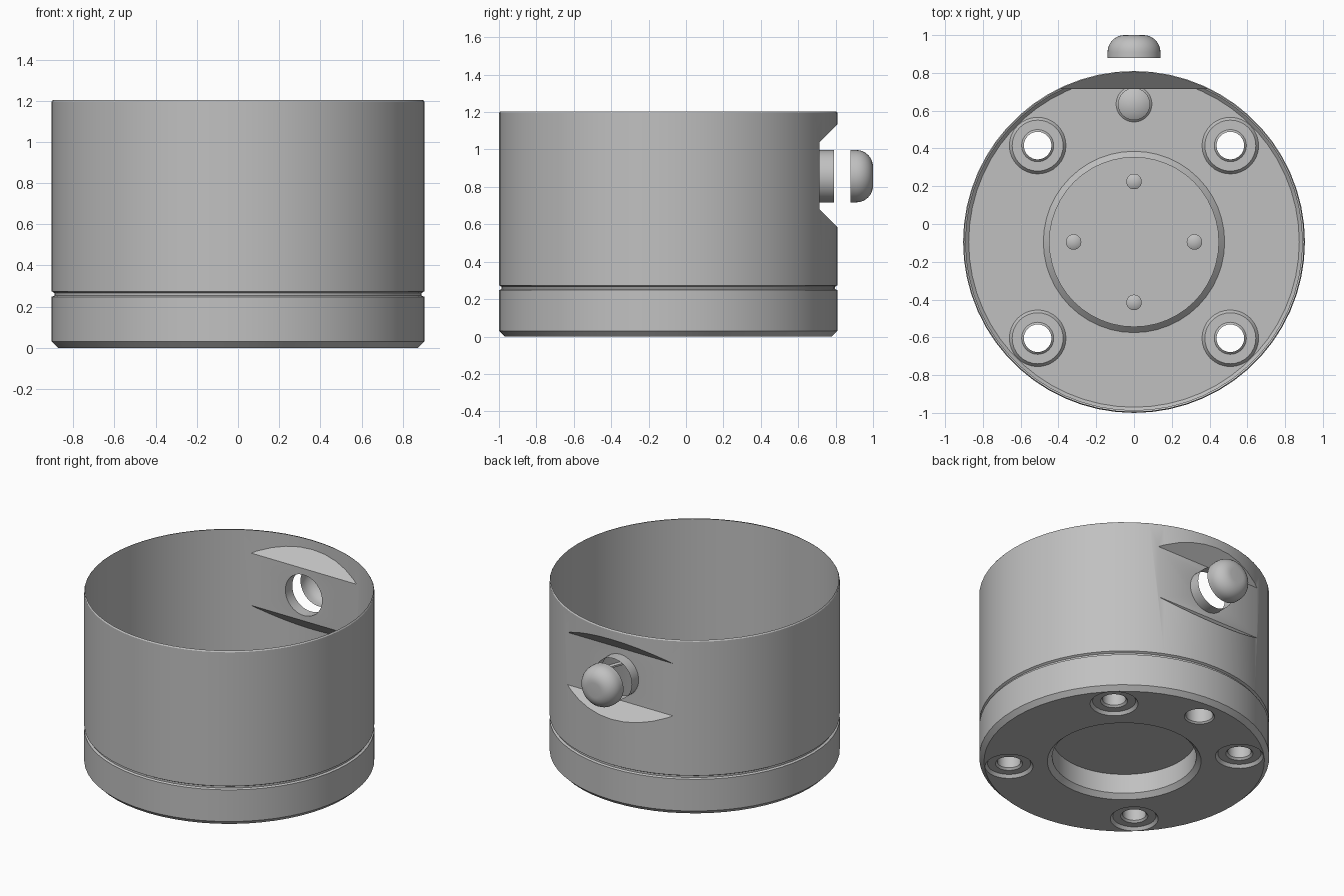
import bpy, bmesh, math
from mathutils import Matrix, Vector

if "Cube" in bpy.data.objects:
    bpy.data.objects.remove(bpy.data.objects["Cube"], do_unlink=True)

CY = -0.095          # body axis in y
R = 0.905            # body radius
HOLE_Z = 0.857       # side hole height
HOLE_R = 0.14

metal = bpy.data.materials.new("plain_grey")
metal.use_nodes = True
grey = (0.53, 0.53, 0.53, 1)
metal.diffuse_color = grey
metal.node_tree.nodes["Principled BSDF"].inputs["Base Color"].default_value = grey


def add_object(name, bm):
    mesh = bpy.data.meshes.new(name)
    bm.to_mesh(mesh)
    bm.free()
    mesh.materials.append(metal)
    obj = bpy.data.objects.new(name, mesh)
    bpy.context.collection.objects.link(obj)
    return obj


def revolve(name, profile, place, segments=48, axis="Z", closed=False):
    """Spin a (radius, height) profile about its axis; radius 0 makes a tip."""
    bm = bmesh.new()
    rings = []
    for r, h in profile:
        count = segments if r > 0 else 1
        rings.append([bm.verts.new((r * math.cos(math.tau * i / count),
                                    r * math.sin(math.tau * i / count), h))
                      for i in range(count)])
    for a, b in zip(rings, rings[1:]):
        for i in range(segments):
            j = (i + 1) % segments
            if len(b) == 1:
                bm.faces.new((a[i], a[j], b[0]))
            else:
                bm.faces.new((a[i], a[j], b[j], b[i]))
    if closed:
        bm.faces.new(rings[0][::-1])
        if len(rings[-1]) > 1:
            bm.faces.new(rings[-1])
    if axis == "Y":
        bm.transform(Matrix.Rotation(-math.pi / 2, 4, "X"))
    bm.transform(Matrix.Translation(place))
    bmesh.ops.recalc_face_normals(bm, faces=bm.faces)
    return add_object(name, bm)


def prism(name, outline, half_width):
    """Extrude a (y, z) outline along x."""
    bm = bmesh.new()
    face = bm.faces.new([bm.verts.new((-half_width, y, z)) for y, z in outline])
    out = bmesh.ops.extrude_face_region(bm, geom=[face])
    moved = [v for v in out["geom"] if isinstance(v, bmesh.types.BMVert)]
    bmesh.ops.translate(bm, verts=moved, vec=(2 * half_width, 0, 0))
    bmesh.ops.recalc_face_normals(bm, faces=bm.faces)
    return add_object(name, bm)


def smooth(obj):
    bpy.ops.object.select_all(action="DESELECT")
    obj.select_set(True)
    bpy.context.view_layer.objects.active = obj
    bpy.ops.object.shade_smooth_by_angle(angle=math.radians(28))


# Cup body with bottom chamfer and shallow groove
body = revolve("cup_body", [(R - 0.03, 0), (R, 0.03), (R, 0.248), (R - 0.014, 0.254),
                            (R - 0.014, 0.266), (R, 0.274), (R, 1.195), (R - 0.006, 1.204)],
               (0, CY, 0), 60, closed=True)

# Cutters: rear notch, round recess, locating hole, side hole, four screw holes
flat_y = 0.715
bolts = [(sx * 0.51, CY + sy * 0.51) for sx in (-1, 1) for sy in (-1, 1)]
cutters = [
    prism("notch_cutter", [(flat_y, 0.68), (flat_y, 1.04), (0.915, 1.24), (0.915, 0.48)], 0.8),
    revolve("recess_cutter", [(0.53, -0.05), (0.45, 0.03), (0.45, 0.165)],
            (0, CY, 0), closed=True),
    revolve("locating_cutter", [(0.115, -0.02), (0.085, 0.01), (0.085, 0.25), (0, 0.3)],
            (0, 0.635, 0), 32, closed=True),
    revolve("side_cutter", [(HOLE_R, 0), (HOLE_R, 0.3)], (0, 0.6, HOLE_Z), 40, "Y", True),
]
for x, y in bolts:
    cutters.append(revolve("screw_cutter", [(0.165, -0.02), (0.135, 0.02), (0.085, 0.02),
                                            (0.073, 0.032), (0.073, 0.16)],
                           (x, y, 0), 32, closed=True))
for cutter in cutters:
    mod = body.modifiers.new(cutter.name, "BOOLEAN")
    mod.operation = "DIFFERENCE"
    mod.solver = "EXACT"
    mod.object = cutter
deps = bpy.context.evaluated_depsgraph_get()
cut_mesh = bpy.data.meshes.new_from_object(body.evaluated_get(deps))
body.modifiers.clear()
body.data = cut_mesh
for cutter in cutters:
    bpy.data.objects.remove(cutter, do_unlink=True)

# Open the top, the screw holes and the side hole
bm = bmesh.new()
bm.from_mesh(cut_mesh)
side_axis = Vector((0, 0, HOLE_Z))


def is_open(face):
    c = face.calc_center_median()
    if c.z > 1.2 and abs(face.normal.z) > 0.9:
        return True
    if abs(c.z - 0.16) < 0.002 and any(math.hypot(c.x - x, c.y - y) < 0.1 for x, y in bolts):
        return True
    near = all(math.hypot(v.co.x, v.co.z - HOLE_Z) < HOLE_R + 0.005 for v in face.verts)
    return near and 0.59 < c.y < flat_y - 0.005


bmesh.ops.delete(bm, geom=[f for f in bm.faces if is_open(f)], context="FACES")
bm.to_mesh(cut_mesh)
bm.free()
smooth(body)

# Short sleeve standing on the flat
smooth(revolve("side_sleeve", [(HOLE_R, 0), (HOLE_R, 0.075)], (0, flat_y, HOLE_Z), 40, "Y"))

# Rounded button, separate from the sleeve
fillet = 0.09
dome = [(HOLE_R, 0), (HOLE_R, 0.12 - fillet)]
for i in range(1, 9):
    a = math.pi / 2 * i / 8
    dome.append((HOLE_R - fillet + fillet * math.cos(a), 0.12 - fillet + fillet * math.sin(a)))
dome.append((0, 0.12))
smooth(revolve("button_cap", dome, (0, 0.88, HOLE_Z), 40, "Y"))

# Small conical drill ends above the recess
for i in range(4):
    a = math.pi / 2 * i
    smooth(revolve("drill_end", [(0.041, 0), (0.041, 0.12), (0, 0.145)],
                   (0.32 * math.cos(a), CY + 0.32 * math.sin(a), 0.165), 24))
